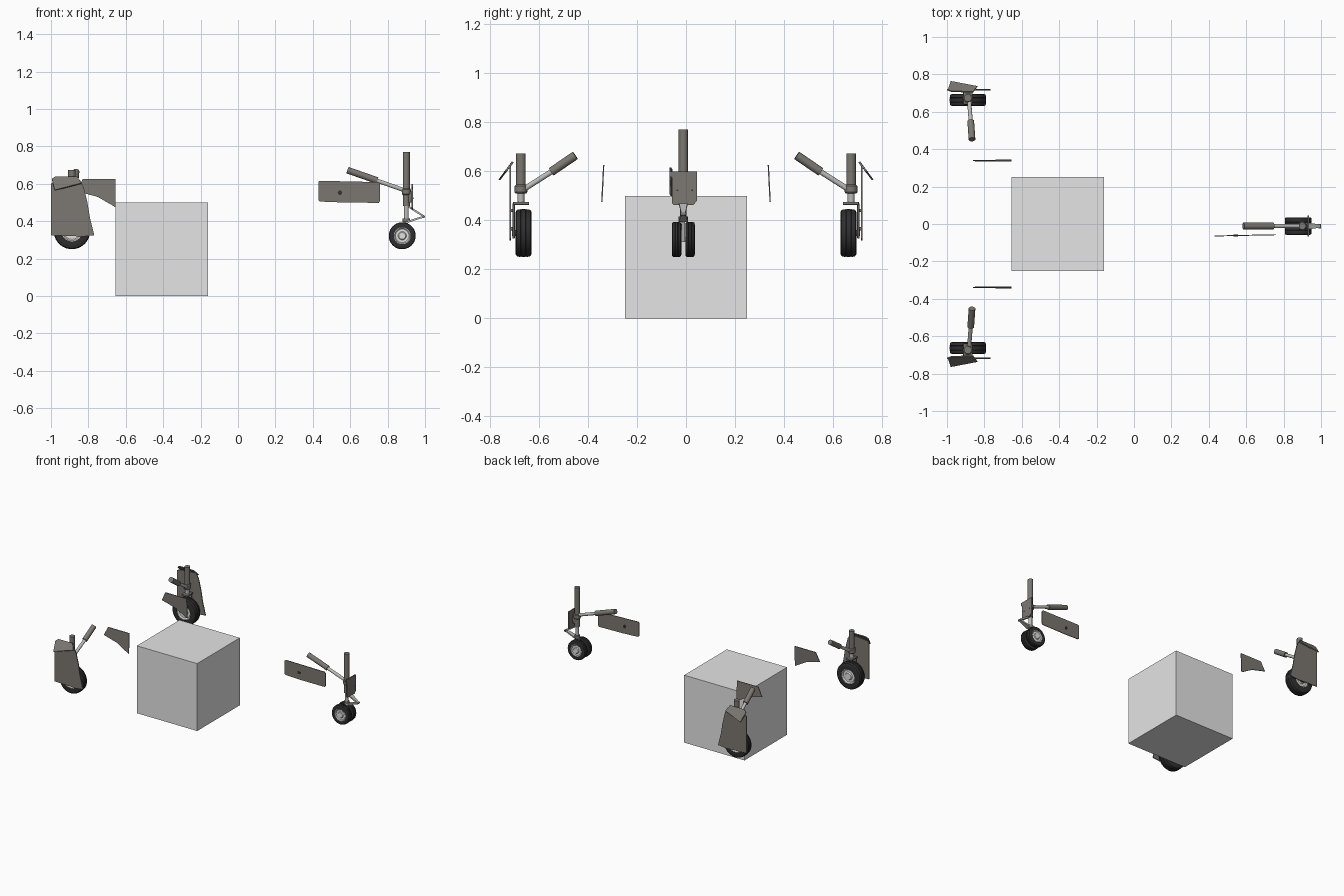
import bpy, bmesh, math
from mathutils import Vector

if "Cube" in bpy.data.objects:
    bpy.data.objects.remove(bpy.data.objects["Cube"])


def material(name, rgb):
    m = bpy.data.materials.new(name)
    m.diffuse_color = (*rgb, 1)
    m.use_nodes = True
    m.node_tree.nodes["Principled BSDF"].inputs["Base Color"].default_value = m.diffuse_color
    return m


BODY = material("placeholder grey", (0.78, 0.78, 0.78))
PAINT = material("warm grey paint", (0.20, 0.185, 0.165))
STEEL = material("bright steel", (0.5, 0.5, 0.49))
RUBBER = material("tyre rubber", (0.028, 0.028, 0.03))
HUB = material("hub white", (0.75, 0.75, 0.74))
DARK = material("dark fitting", (0.04, 0.035, 0.03))


def finish(name, bm, mat):
    bmesh.ops.recalc_face_normals(bm, faces=bm.faces)
    me = bpy.data.meshes.new(name)
    bm.to_mesh(me)
    bm.free()
    me.materials.append(mat)
    ob = bpy.data.objects.new(name, me)
    bpy.context.collection.objects.link(ob)
    bpy.ops.object.select_all(action='DESELECT')
    ob.select_set(True)
    bpy.context.view_layer.objects.active = ob
    bpy.ops.object.shade_smooth_by_angle(angle=math.radians(35))
    return ob


def box(name, lo, hi, mat, bevel=0.0):
    bm = bmesh.new()
    bmesh.ops.create_cube(bm, size=1)
    for v in bm.verts:
        v.co = Vector([(a + b) / 2 + c * abs(b - a) for a, b, c in zip(lo, hi, v.co)])
    if bevel:
        bmesh.ops.bevel(bm, geom=bm.edges[:], offset=bevel, segments=2, profile=0.5, affect='EDGES')
    return finish(name, bm, mat)


def lathe(name, start, axis, profile, mat, sides=32, closed=False):
    """Revolve (distance along axis, radius) points; ends capped unless closed."""
    axis = Vector(axis).normalized()
    u = axis.orthogonal().normalized()
    w = axis.cross(u)
    bm = bmesh.new()
    rings = []
    for d, r in profile:
        rings.append([bm.verts.new(Vector(start) + axis * d + r * (
            u * math.cos(math.tau * i / sides) + w * math.sin(math.tau * i / sides)))
            for i in range(sides)])
    pairs = list(zip(rings, rings[1:])) + ([(rings[-1], rings[0])] if closed else [])
    for a, b in pairs:
        for i in range(sides):
            j = (i + 1) % sides
            bm.faces.new((a[i], a[j], b[j], b[i]))
    if not closed:
        bm.faces.new(rings[0])
        bm.faces.new(rings[-1])
    return finish(name, bm, mat)


def tube(name, a, b, r, mat, sides=20):
    d = Vector(b) - Vector(a)
    return lathe(name, a, d, [(0, r), (d.length, r)], mat, sides)


def plate(name, pts, thick, mat):
    """Flat panel through 3D outline points, thickened evenly."""
    pts = [Vector(p) for p in pts]
    n = (pts[1] - pts[0]).cross(pts[2] - pts[0]).normalized() * thick / 2
    bm = bmesh.new()
    a = [bm.verts.new(p + n) for p in pts]
    b = [bm.verts.new(p - n) for p in pts]
    bm.faces.new(a)
    bm.faces.new(b[::-1])
    for i in range(len(pts)):
        j = (i + 1) % len(pts)
        bm.faces.new((a[j], a[i], b[i], b[j]))
    return finish(name, bm, mat)


def wheel(name, c, r, width, hub):
    """Grooved tyre with a dished hub, axle along y."""
    h = width / 2
    half = [(1.0, hub / r), (1.0, 0.76), (0.98, 0.88), (0.86, 0.96), (0.70, 0.985)]
    tread = [(-0.38, 1.0), (-0.34, 0.98), (-0.28, 0.98), (-0.24, 1.0),
             (0.24, 1.0), (0.28, 0.98), (0.34, 0.98), (0.38, 1.0)]
    prof = [(-d, k) for d, k in half] + tread + half[::-1]
    lathe(name + "_tyre", c, (0, 1, 0), [(d * h, k * r) for d, k in prof], RUBBER, 40, True)
    side = [(0.9, 0.25), (0.9, 0.4), (0.68, 0.5), (0.68, 0.8), (0.94, 0.92), (0.94, 1.0)]
    prof = [(-d, k) for d, k in side] + side[::-1]
    lathe(name + "_hub", c, (0, 1, 0), [(d * h, k * hub) for d, k in prof], HUB, 32)


# Plain block standing on the ground
box("block", (-0.655, -0.25, 0), (-0.16, 0.25, 0.5), BODY)

# Main gear, left and right
for s, side in ((-1, "front"), (1, "back")):
    n = "main_%s_" % side
    x, y = -0.888, 0.674 * s
    wheel(n + "wheel", (x, 0.663 * s, 0.348), 0.0975, 0.066, 0.056)
    tube(n + "strut", (x, y, 0.53), (x, y, 0.673), 0.02, PAINT)
    lathe(n + "collar", (x, y, 0.51), (0, 0, 1),
          [(0, 0.022), (0.005, 0.026), (0.03, 0.026), (0.036, 0.02)], PAINT)
    tube(n + "piston", (x, y, 0.465), (x, y, 0.515), 0.014, STEEL)
    # Half fork reaching down the outer side of the wheel
    box(n + "fork_top", (x - 0.025, 0.64 * s, 0.463), (x + 0.025, 0.706 * s, 0.475), PAINT, 0.003)
    box(n + "fork_leg", (x - 0.018, 0.699 * s, 0.325), (x + 0.018, 0.708 * s, 0.47), PAINT, 0.003)
    tube(n + "axle", (x, 0.64 * s, 0.348), (x, 0.71 * s, 0.348), 0.012, STEEL)
    # Side brace: thin rod sliding in a thick sleeve
    top, mid, low = [Vector(p) for p in ((-0.866, 0.452 * s, 0.665), (-0.873, 0.55 * s, 0.598),
                                         (-0.882, 0.665 * s, 0.525))]
    tube(n + "brace_sleeve", top, mid, 0.018, PAINT)
    tube(n + "brace_rod", mid, low, 0.011, STEEL)
    # Gear doors
    yo = 0.718 * s
    plate(n + "lower_door", [(px, yo, pz) for px, pz in (
        (-1.0, 0.60), (-0.985, 0.607), (-0.845, 0.62), (-0.825, 0.58), (-0.805, 0.50),
        (-0.792, 0.42), (-0.768, 0.325), (-0.83, 0.318), (-1.0, 0.325))], 0.007, PAINT)
    plate(n + "upper_door", [(-0.98, 0.762 * s, 0.565), (-0.838, 0.735 * s, 0.602),
                             (-0.86, 0.706 * s, 0.638), (-0.975, 0.708 * s, 0.638),
                             (-0.995, 0.716 * s, 0.625)], 0.007, PAINT)
    plate(n + "inner_door", [(px, (0.336 + (0.625 - pz) * 0.05) * s, pz) for px, pz in (
        (-0.655, 0.625), (-0.83, 0.625), (-0.862, 0.56), (-0.75, 0.53), (-0.655, 0.475))],
        0.005, PAINT)
    for dz in (0.365, 0.44):
        tube(n + "door_mount", (x, 0.7 * s, dz), (x, yo, dz), 0.007, PAINT, 12)

# Nose gear
yc = -0.011
for s, side in ((-1, "front"), (1, "back")):
    wheel("nose_%s_wheel" % side, (0.878, yc + 0.0275 * s, 0.322), 0.072, 0.039, 0.045)
tube("nose_axle", (0.878, yc - 0.042, 0.322), (0.878, yc + 0.042, 0.322), 0.009, STEEL)
tube("nose_strut", (0.9, yc, 0.48), (0.9, yc, 0.77), 0.019, PAINT)
lathe("nose_collar", (0.9, yc, 0.54), (0, 0, 1),
      [(0, 0.02), (0.005, 0.024), (0.03, 0.024), (0.035, 0.02)], PAINT)
tube("nose_piston", (0.9, yc, 0.40), (0.9, yc, 0.49), 0.013, STEEL)
tube("nose_foot", (0.9, yc, 0.395), (0.9, yc, 0.415), 0.02, PAINT)
plate("nose_leg", [(0.888, yc, 0.41), (0.915, yc, 0.41), (0.892, yc, 0.312), (0.866, yc, 0.312)],
      0.015, STEEL)
# Torque link: two tapered arms meeting at a forward hinge
for part, (x0, z0) in (("upper", (0.912, 0.478)), ("lower", (0.908, 0.397))):
    plate("torque_link_" + part, [(x0, yc - 0.02, z0), (x0, yc + 0.02, z0),
                                  (0.995, yc + 0.008, 0.425), (0.995, yc - 0.008, 0.425)],
          0.01, STEEL)
tube("torque_hinge", (0.993, yc - 0.012, 0.425), (0.993, yc + 0.012, 0.425), 0.007, PAINT, 12)
# Drag brace
tube("drag_sleeve", (0.585, yc, 0.673), (0.745, yc, 0.617), 0.018, PAINT)
tube("drag_rod", (0.74, yc, 0.618), (0.9, yc, 0.562), 0.011, STEEL)
# Door carried on the leading side of the leg
plate("nose_leg_door", [(0.932, py, pz) for py, pz in (
    (-0.062, 0.60), (0.045, 0.60), (0.045, 0.48), (0.03, 0.463), (-0.05, 0.463),
    (-0.057, 0.47), (-0.057, 0.575), (-0.068, 0.58), (-0.068, 0.60))], 0.008, PAINT)
box("leg_door_mount", (0.905, yc - 0.015, 0.50), (0.93, yc + 0.015, 0.56), PAINT, 0.003)
for by in (-0.035, 0.025):
    tube("leg_door_bolt", (0.93, by, 0.523), (0.938, by, 0.523), 0.004, DARK, 10)
# Long side door with a round fitting
plate("nose_side_door", [(px, -0.064 + (px - 0.43) * 0.02, pz) for px, pz in (
    (0.43, 0.61), (0.437, 0.616), (0.75, 0.609), (0.76, 0.60), (0.76, 0.507),
    (0.752, 0.498), (0.56, 0.50), (0.437, 0.505), (0.43, 0.512))], 0.005, PAINT)
tube("side_door_fitting", (0.545, -0.066, 0.552), (0.545, -0.057, 0.552), 0.012, DARK, 16)
